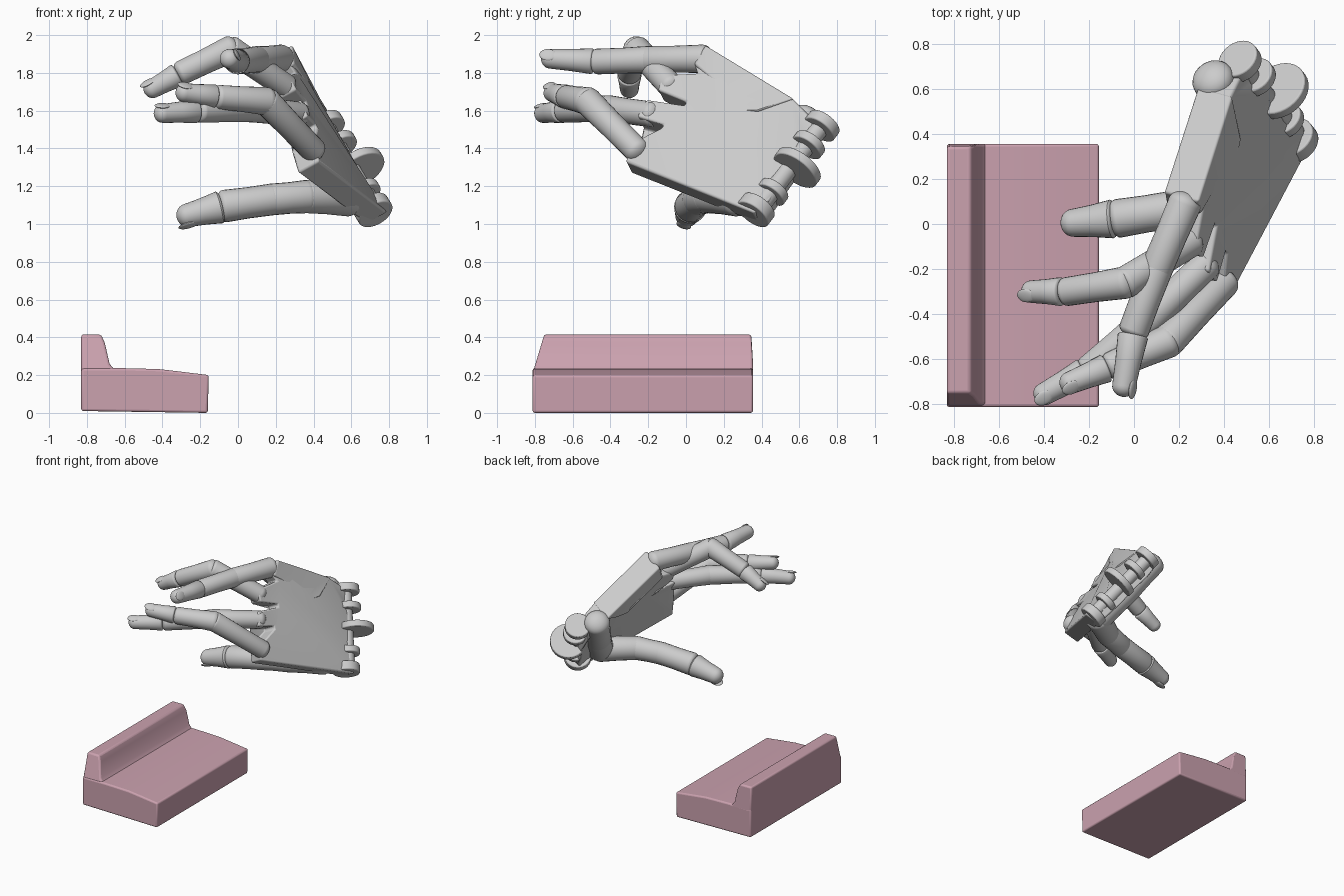
import bpy, bmesh
from math import sin, cos, pi, radians
from mathutils import Vector as V

if "Cube" in bpy.data.objects:
    bpy.data.objects.remove(bpy.data.objects["Cube"])


def finish(name, bm, bevel=0, angle=35, mat=None):
    bmesh.ops.recalc_face_normals(bm, faces=bm.faces)
    me = bpy.data.meshes.new(name)
    bm.to_mesh(me)
    bm.free()
    ob = bpy.data.objects.new(name, me)
    bpy.context.collection.objects.link(ob)
    if mat:
        me.materials.append(mat)
    if bevel:
        m = ob.modifiers.new("bevel", 'BEVEL')
        m.width, m.segments, m.angle_limit = bevel, 3, radians(40)
    bpy.ops.object.select_all(action='DESELECT')
    ob.select_set(True)
    bpy.context.view_layer.objects.active = ob
    bpy.ops.object.shade_smooth_by_angle(angle=radians(angle))
    return ob


def prism(bm, outline, offset):
    """Extrude a closed 3D outline along an offset vector."""
    offset = V(offset)
    a = [bm.verts.new(p) for p in outline]
    b = [bm.verts.new(V(p) + offset) for p in outline]
    n = len(a)
    caps = [bm.faces.new(a), bm.faces.new(b[::-1])]
    for i in range(n):
        bm.faces.new((a[i], b[i], b[(i + 1) % n], a[(i + 1) % n]))
    return caps


def rings(bm, sections, axis, n=24):
    """Loft circles (centre, radius) that share one axis."""
    axis = V(axis).normalized()
    u = axis.orthogonal().normalized()
    w = axis.cross(u)
    loops = [[bm.verts.new(c + (u * cos(2 * pi * i / n) + w * sin(2 * pi * i / n)) * r)
              for i in range(n)] for c, r in sections]
    for a, b in zip(loops, loops[1:]):
        for i in range(n):
            bm.faces.new((a[i], a[(i + 1) % n], b[(i + 1) % n], b[i]))
    bm.faces.new(loops[0][::-1])
    bm.faces.new(loops[-1])


def segment(bm, p, q, r1, r2, c1=.7, c2=.7):
    """Tapered capsule; c1 and c2 stretch the rounded ends."""
    p, q = V(p), V(q)
    d = (q - p).normalized()
    angs = [pi / 2 * i / 6 for i in range(7)]
    s = [(p - d * r1 * c1 * cos(a), max(r1 * sin(a), .003)) for a in angs]
    s += [(p.lerp(q, .5), (r1 + r2) * .485)]
    s += [(q + d * r2 * c2 * sin(a), max(r2 * cos(a), .003)) for a in angs]
    rings(bm, s, d)


def finger(name, pts, radii, nail):
    bm = bmesh.new()
    pts = [V(p) for p in pts]
    last = len(pts) - 2
    for i in range(last + 1):
        d = (pts[i + 1] - pts[i]).normalized()
        start = pts[i] + d * (.03 if i == last else 0)
        segment(bm, start, pts[i + 1], radii[i], radii[i + 1],
                .25 if i == last else .7, .9 if i == last else .5)
    finish(name, bm)
    # fingernail: flattened ellipsoid lying on the tip
    bm = bmesh.new()
    bmesh.ops.create_uvsphere(bm, u_segments=20, v_segments=10, radius=1)
    d = (pts[-1] - pts[-2]).normalized()
    up = V(nail)
    up = (up - d * up.dot(d)).normalized()
    side = d.cross(up)
    r = radii[-1]
    c = pts[-1] + up * r * .88 + d * r * .1
    for v in bm.verts:
        v.co = c + d * v.co.x * r * .9 + side * v.co.y * r * .65 + up * v.co.z * r * .2
    finish(name + "_nail", bm)


# Sofa: seat block and sloped backrest
pink = bpy.data.materials.new("pink_fabric")
pink.diffuse_color = (.60, .36, .43, 1)
pink.use_nodes = True
pink.node_tree.nodes["Principled BSDF"].inputs["Base Color"].default_value = pink.diffuse_color
bm = bmesh.new()
prof = [(-.83, .01), (-.83, .235), (-.62, .237), (-.42, .232), (-.3, .218), (-.155, .2), (-.16, .0)]
prism(bm, [(x, -.812, z) for x, z in prof], (0, 1.167, 0))
finish("sofa_seat", bm, .012, mat=pink)
bm = bmesh.new()
prof = [(-.83, .2), (-.83, .415), (-.725, .415), (-.705, .37), (-.68, .26), (-.65, .225), (-.65, .2)]
prism(bm, [(x, -.815 + (z - .2) * .3, z) for x, z in prof], (0, 1.165, 0))
for v in bm.verts:
    if v.co.y > .2:
        v.co.y = .355 - max(0, v.co.z - .36) * .2
finish("sofa_back", bm, .014, mat=pink)

# Palm plate with finger slots at the knuckle edge
inward = V((-.84, .24, -.47))
outline = [(.43, .57, 1.66), (.49, .69, 1.54), (.53, .63, 1.45), (.62, .58, 1.33),
           (.68, .50, 1.22), (.75, .44, 1.13), (.79, .36, 1.06),
           (.43, -.32, 1.33), (.40, -.29, 1.43), (.42, -.13, 1.51), (.41, -.12, 1.53),
           (.37, -.26, 1.57), (.33, -.21, 1.66), (.37, -.01, 1.63), (.36, 0, 1.65),
           (.31, -.15, 1.71), (.27, -.13, 1.79), (.31, .06, 1.80),
           (.27, .04, 1.86), (.27, .10, 1.94)]
bm = bmesh.new()
bmesh.ops.triangulate(bm, faces=prism(bm, outline, inward * .13))
finish("palm", bm, .012, 25)

# Raised plate over the index side of the palm
bm = bmesh.new()
o = [(.435, .57, 1.665), (.475, .38, 1.60), (.455, .28, 1.60), (.43, .27, 1.65),
     (.295, .04, 1.85), (.285, .10, 1.95)]
bmesh.ops.triangulate(bm, faces=prism(bm, o, inward * .18))
finish("index_metacarpal", bm, .012, 25)

# Wrist hinge: parallel lugs and one large disc
hinge = V((-.3, .38, .5)).normalized()
for name, c, r, h in [("wrist_lug_1", (.715, .37, 1.075), .10, .07),
                      ("wrist_lug_2", (.67, .46, 1.17), .085, .05),
                      ("wrist_disc", (.645, .59, 1.30), .135, .05),
                      ("wrist_lug_3", (.54, .65, 1.42), .09, .05),
                      ("wrist_lug_4", (.47, .72, 1.52), .095, .06),
                      ("wrist_axle", (.59, .55, 1.30), .05, .56)]:
    bm = bmesh.new()
    c, e = V(c), hinge * h / 2
    rings(bm, [(c - e, r), (c + e, r)], hinge, 32)
    finish(name, bm, .008)

# Fingers: knuckle, joints and tip
finger("index_finger", [(.225, .09, 1.875), (.10, -.20, 1.87), (0, -.47, 1.86), (-.045, -.72, 1.875)],
       [.075, .072, .068, .052], (.75, -.2, .4))
finger("middle_finger", [(.25, -.08, 1.73), (-.04, -.26, 1.925), (-.30, -.30, 1.80), (-.455, -.30, 1.715)],
       [.068, .072, .064, .050], (-.4, -.4, .8))
finger("ring_finger", [(.32, -.18, 1.58), (.08, -.41, 1.61), (-.20, -.645, 1.60), (-.40, -.755, 1.585)],
       [.068, .072, .064, .050], (-.3, -.5, .8))
finger("little_finger", [(.40, -.26, 1.39), (.15, -.52, 1.65), (-.10, -.63, 1.672), (-.285, -.705, 1.695)],
       [.068, .075, .064, .050], (.1, -.5, .85))

# Thumb: smooth chain of segments from the wrist side
finger("thumb", [(.35, .64, 1.55), (.47, .46, 1.33), (.58, .27, 1.14), (.36, .12, 1.145),
                 (.18, .065, 1.13), (-.07, .025, 1.095), (-.27, .005, 1.045)],
       [.095, .10, .10, .088, .084, .086, .062], (0, -.3, -.9))
